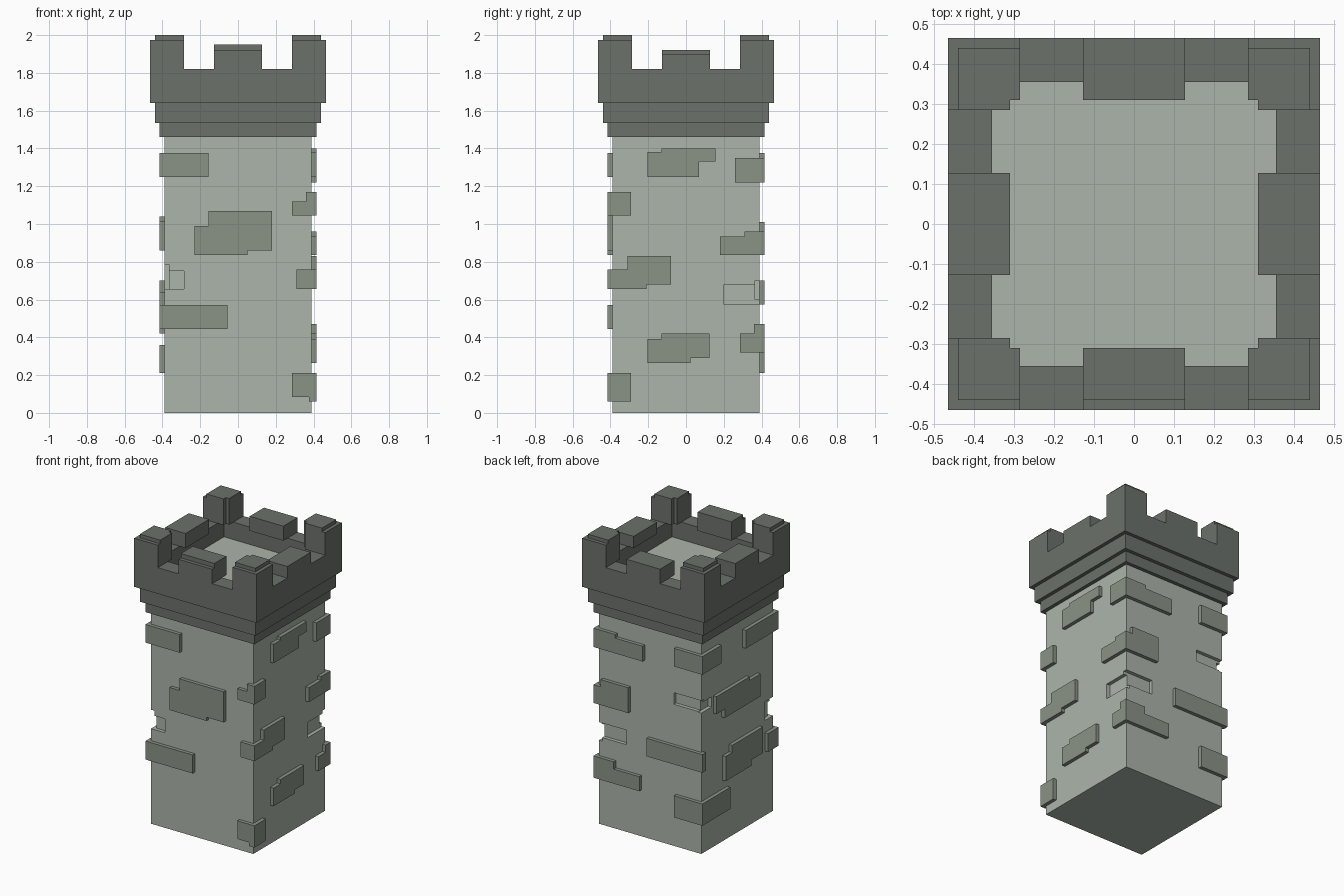
import bpy, bmesh

if "Cube" in bpy.data.objects:
    bpy.data.objects.remove(bpy.data.objects["Cube"], do_unlink=True)


def material(name, rgb):
    m = bpy.data.materials.new(name)
    m.use_nodes = True
    m.diffuse_color = (*rgb, 1)
    m.node_tree.nodes["Principled BSDF"].inputs["Base Color"].default_value = (*rgb, 1)
    return m


WALL = material("pale stone", (0.413, 0.462, 0.402))
BLOCK = material("grey stone", (0.254, 0.292, 0.242))
DARK = material("dark stone", (0.150, 0.165, 0.147))


def finish(name, bm, *mats):
    bmesh.ops.recalc_face_normals(bm, faces=bm.faces)
    me = bpy.data.meshes.new(name)
    bm.to_mesh(me)
    bm.free()
    ob = bpy.data.objects.new(name, me)
    bpy.context.collection.objects.link(ob)
    for m in mats:
        me.materials.append(m)
    return ob


def prism(name, loop, shift, mat):
    """Extrude a closed 3D outline along a vector."""
    bm = bmesh.new()
    face = bm.faces.new([bm.verts.new(p) for p in loop])
    ext = bmesh.ops.extrude_face_region(bm, geom=[face])
    moved = [g for g in ext["geom"] if isinstance(g, bmesh.types.BMVert)]
    bmesh.ops.translate(bm, verts=moved, vec=shift)
    return finish(name, bm, mat)


def square(name, r, z0, z1, mat):
    loop = [(-r, -r, z0), (r, -r, z0), (r, r, z0), (-r, r, z0)]
    return prism(name, loop, (0, 0, z1 - z0), mat)


def corner(name, sx, sy, rx, ry, inner, outer, z0, z1, mat):
    """L-shaped stone round a corner; rx and ry are where its arms end."""
    plan = [(rx, outer), (outer, outer), (outer, ry), (inner, ry), (inner, inner), (rx, inner)]
    return prism(name, [(sx * x, sy * y, z0) for x, y in plan], (0, 0, z1 - z0), mat)


# Tower sides: (along, depth, z) -> 3D
SIDES = {
    "front": lambda a, d, z: (a, -d, z),
    "back": lambda a, d, z: (a, d, z),
    "right": lambda a, d, z: (d, a, z),
    "left": lambda a, d, z: (-d, a, z),
}


def plate(name, side, a0, a1, z0, z1, d0, d1, mat, top=None, low=None):
    """Plate on one side; top notches the a0 upper corner, low the a1 lower corner."""
    s = 1 if a1 > a0 else -1
    outline = [(a0, z0)]
    outline += [(a1 - s * low[0], z0), (a1 - s * low[0], z0 + low[1]), (a1, z0 + low[1])] if low else [(a1, z0)]
    outline += [(a1, z1)]
    outline += [(a0 + s * top[0], z1), (a0 + s * top[0], z1 - top[1]), (a0, z1 - top[1])] if top else [(a0, z1)]
    f = SIDES[side]
    return prism(name, [f(a, d0, z) for a, z in outline], f(0, d1 - d0, 0), mat)


# Tower shaft
H, SUNK, OUT = 0.39, 0.38, 0.415
shaft = square("tower_wall", H, 0, 1.46, WALL)

# Missing stones cut out of the corners
for side, a0, a1, z0, z1 in (
    ("front", -0.45, -0.285, 0.655, 0.75),
    ("left", -0.45, -0.30, 0.655, 0.785),
    ("right", 0.20, 0.45, 0.575, 0.68),
    ("back", 0.18, 0.45, 0.60, 0.70),
    ("back", -0.45, -0.18, 0.975, 1.055),
    ("left", 0.28, 0.45, 0.97, 1.04),
):
    cutter = plate("cutter", side, a0, a1, z0, z1, 0.365, 0.46, WALL)
    cutter.hide_render = True
    mod = shaft.modifiers.new("missing_stone", "BOOLEAN")
    mod.operation, mod.solver, mod.object = "DIFFERENCE", "EXACT", cutter
    bpy.context.view_layer.objects.active = shaft
    bpy.ops.object.modifier_apply(modifier=mod.name)
    bpy.data.objects.remove(cutter, do_unlink=True)


def quoin(name, sx, sy, z, *courses):
    """Raised corner stone stacked from courses of (top height, x end, y end)."""
    for top, rx, ry in courses:
        corner(name, sx, sy, rx, ry, SUNK, OUT, z, top, BLOCK)
        z = top


# Corner stones, from the top down
quoin("front_left_corner_stone", -1, -1, 1.25, (1.375, 0.155, 0.06))
quoin("front_left_corner_stone", -1, -1, 0.445, (0.572, 0.055, 0.30))
quoin("front_right_corner_stone", 1, -1, 1.045, (1.12, 0.285, 0.29), (1.17, 0.36, 0.29))
quoin("front_right_corner_stone", 1, -1, 0.655, (0.68, 0.31, 0.21), (0.76, 0.31, 0.08))
quoin("front_right_corner_stone", 1, -1, 0.06, (0.085, 0.375, 0.29), (0.21, 0.285, 0.29))
quoin("back_right_corner_stone", 1, 1, 1.22, (1.325, 0.04, 0.26), (1.35, 0.25, 0.26))
quoin("back_right_corner_stone", 1, 1, 0.835, (0.935, 0.15, 0.18), (0.96, 0.15, 0.31))
quoin("back_right_corner_stone", 1, 1, 0.32, (0.42, 0.065, 0.285), (0.47, 0.26, 0.36))
quoin("back_left_corner_stone", -1, 1, 1.25, (1.375, 0.20, 0.205))
quoin("back_left_corner_stone", -1, 1, 0.575, (0.70, -0.01, 0.375))
quoin("back_left_corner_stone", -1, 1, 0.21, (0.36, 0.20, 0.11))

# Raised upper steps of two corner stones
plate("right_step_stone", "right", -0.31, -0.08, 0.76, 0.83, SUNK, OUT, BLOCK)
plate("back_step_stone", "back", 0.15, 0.36, 0.96, 1.01, SUNK, OUT, BLOCK)

# Notched stones in the middle of the walls
for side, a0, a1, z0, z1, top, low in (
    ("front", -0.23, 0.18, 0.835, 1.07, (0.075, 0.08), (0.13, 0.025)),
    ("right", -0.205, 0.155, 1.25, 1.40, (0.075, 0.02), (0.085, 0.08)),
    ("right", -0.205, 0.125, 0.265, 0.42, (0.075, 0.03), (0.10, 0.025)),
    ("left", -0.22, 0.26, 0.86, 1.04, (0.12, 0.025), (0.09, 0.06)),
    ("left", 0.16, -0.245, 0.42, 0.64, (0.07, 0.05), (0.125, 0.04)),
):
    plate(f"{side}_wall_stone", side, a0, a1, z0, z1, SUNK, OUT, BLOCK, top, low)

# Stepped cornice
square("lower_cornice", 0.415, 1.46, 1.535, DARK)
square("upper_cornice", 0.44, 1.535, 1.64, DARK)

# Parapet: block with a sunken pale floor
R, IN, FLOOR, TOP = 0.465, 0.31, 1.70, 1.82
bm = bmesh.new()
bmesh.ops.create_cube(bm, size=1)
for v in bm.verts:
    v.co = (v.co.x * 2 * R, v.co.y * 2 * R, TOP if v.co.z > 0 else 1.64)
bm.normal_update()
rim = max(bm.faces, key=lambda f: f.calc_center_median().z)
bmesh.ops.inset_region(bm, faces=[rim], thickness=R - IN)
floor = bmesh.ops.extrude_discrete_faces(bm, faces=[rim])["faces"][0]
for v in floor.verts:
    v.co.z = FLOOR
floor.material_index = 1
finish("parapet", bm, DARK, WALL)

# Corner merlons, each with a cap set back from the outer edge
for sx, nx in ((-1, "left"), (1, "right")):
    for sy, ny in ((-1, "front"), (1, "back")):
        for part, r, z0, z1 in (("merlon", R, TOP, 1.975), ("cap", 0.44, 1.975, 2.0)):
            corner(f"{ny}_{nx}_{part}", sx, sy, 0.285, 0.285, IN, r, z0, z1, DARK)

# Middle merlons
M = 0.128
for side, z in (("front", 1.92), ("back", 1.92), ("right", 1.90), ("left", 1.92)):
    plate(f"{side}_middle_merlon", side, -M, M, TOP, z, IN, R, DARK)
plate("front_middle_cap", "front", -M, M, 1.92, 1.95, IN, 0.44, DARK)
